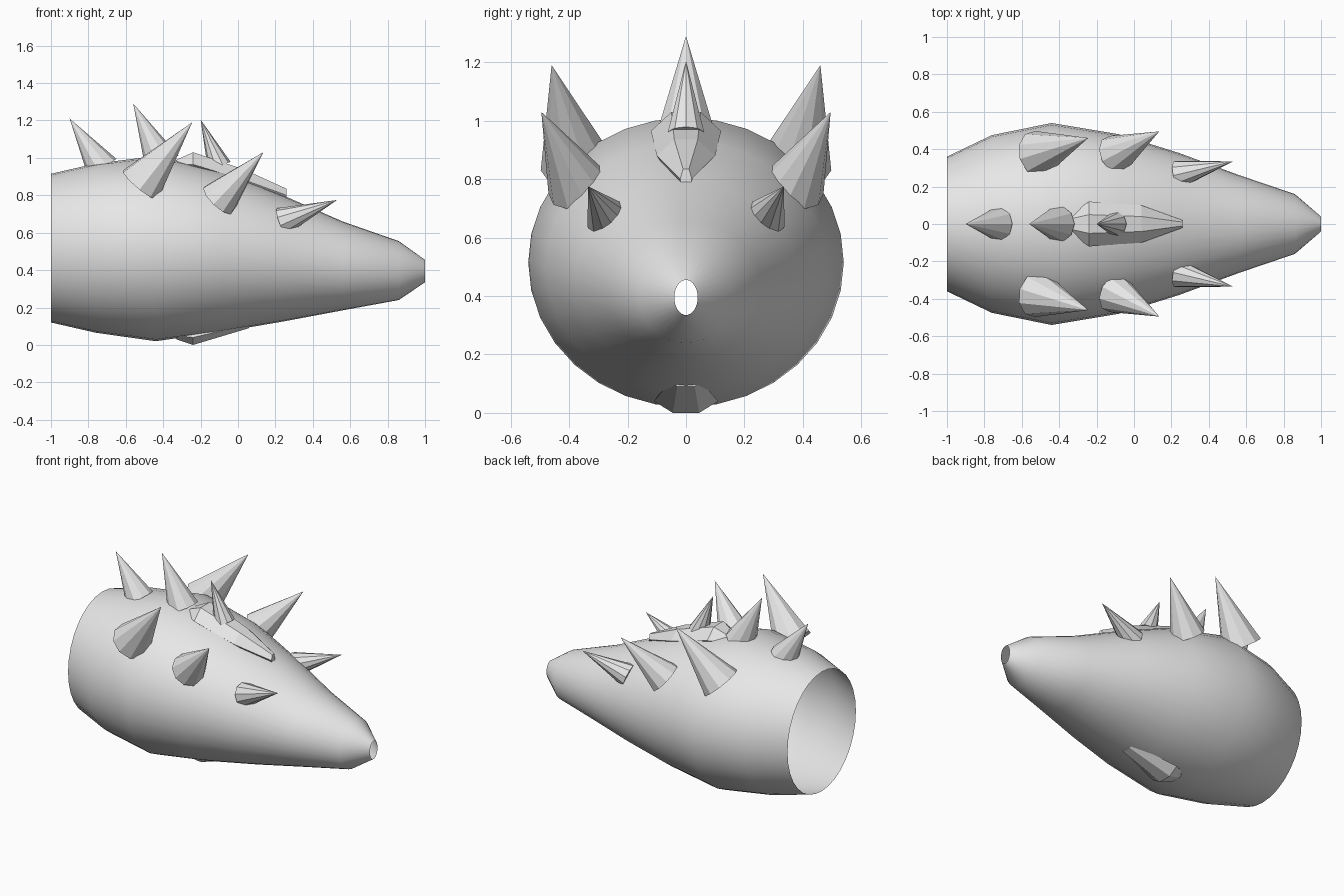
import bpy, bmesh, math
from mathutils import Vector

cube = bpy.data.objects.get("Cube")
if cube:
    bpy.data.objects.remove(cube, do_unlink=True)

GREY = (0.8, 0.8, 0.8, 1.0)
mat = bpy.data.materials.new("light grey")
mat.use_nodes = True
mat.diffuse_color = GREY
mat.node_tree.nodes["Principled BSDF"].inputs["Base Color"].default_value = GREY


def finish(name, bm, smooth=False):
    """Turn a bmesh into a named object with the shared material."""
    bmesh.ops.recalc_face_normals(bm, faces=bm.faces)
    mesh = bpy.data.meshes.new(name)
    bm.to_mesh(mesh)
    bm.free()
    mesh.materials.append(mat)
    for poly in mesh.polygons:
        poly.use_smooth = smooth
    obj = bpy.data.objects.new(name, mesh)
    bpy.context.scene.collection.objects.link(obj)
    return obj


def loft(name, sections, capped, smooth):
    """Bridge equal-length sections in order."""
    bm = bmesh.new()
    rings = [[bm.verts.new(p) for p in sec] for sec in sections]
    for a, b in zip(rings, rings[1:]):
        for i in range(len(a)):
            j = (i + 1) % len(a)
            bm.faces.new((a[i], a[j], b[j], b[i]))
    if capped:
        bm.faces.new(rings[0])
        bm.faces.new(rings[-1])
    return finish(name, bm, smooth)


# Hollow snout-like shell, open at both ends: x, half width, bottom, top
SHELL = [
    (-1.0, 0.36, 0.12, 0.915),
    (-0.76, 0.475, 0.065, 0.97),
    (-0.44, 0.54, 0.02, 1.01),
    (-0.08, 0.48, 0.07, 0.93),
    (0.24, 0.38, 0.125, 0.80),
    (0.56, 0.262, 0.185, 0.66),
    (0.86, 0.16, 0.24, 0.555),
    (1.0, 0.04, 0.335, 0.455),
]
SIDES = 32


def oval(x, half_width, low, high):
    turns = [2 * math.pi * i / SIDES for i in range(SIDES)]
    return [(x, half_width * math.cos(t),
             (low + high) / 2 + (high - low) / 2 * math.sin(t)) for t in turns]


loft("shell", [oval(*s) for s in SHELL], False, True)


# Faceted ridges: x, half width, outer half width, middle, outer height
def ridge(name, stations, depth):
    sections = []
    for x, w, t, mid, out in stations:
        sections.append([(x, w, mid), (x, t, out), (x, -t, out),
                         (x, -w, mid), (x, -t, mid - depth), (x, t, mid - depth)])
    loft(name, sections, True, False)


ridge("top_ridge", [
    (-0.33, 0.06, 0.03, 0.96, 0.99),
    (-0.24, 0.12, 0.05, 0.965, 1.03),
    (0.04, 0.10, 0.04, 0.88, 0.935),
    (0.26, 0.02, 0.01, 0.80, 0.835),
], 0.05)
ridge("bottom_ridge", [
    (-0.33, 0.06, 0.03, 0.05, 0.03),
    (-0.24, 0.11, 0.045, 0.04, 0.0),
    (0.06, 0.05, 0.03, 0.11, 0.09),
], -0.04)


# Ten-sided spikes
def spike(name, base, tip, radius):
    base, tip = Vector(base), Vector(tip)
    axis = tip - base
    bm = bmesh.new()
    bmesh.ops.create_cone(bm, cap_ends=True, segments=10, radius1=radius,
                          radius2=0, depth=axis.length)
    bmesh.ops.transform(bm, verts=bm.verts,
                        matrix=axis.to_track_quat("Z", "Y").to_matrix().to_4x4())
    bmesh.ops.translate(bm, verts=bm.verts, vec=(base + tip) / 2)
    finish(name, bm)


spike("rear_top_spike", (-0.725, 0, 0.945), (-0.9, 0, 1.21), 0.09)
spike("middle_top_spike", (-0.405, 0, 0.97), (-0.56, 0, 1.29), 0.097)
spike("front_top_spike", (-0.10, 0, 0.955), (-0.2, 0, 1.205), 0.065)

SIDE_SPIKES = [
    ("rear", (-0.52, 0.375, 0.855), (-0.245, 0.46, 1.19), 0.125),
    ("middle", (-0.105, 0.37, 0.775), (0.135, 0.495, 1.03), 0.107),
    ("front", (0.235, 0.265, 0.66), (0.53, 0.335, 0.775), 0.076),
]
for place, base, tip, radius in SIDE_SPIKES:
    for side, s in (("back", 1), ("front", -1)):
        spike(f"{place}_spike_{side}_side", (base[0], s * base[1], base[2]),
              (tip[0], s * tip[1], tip[2]), radius)
